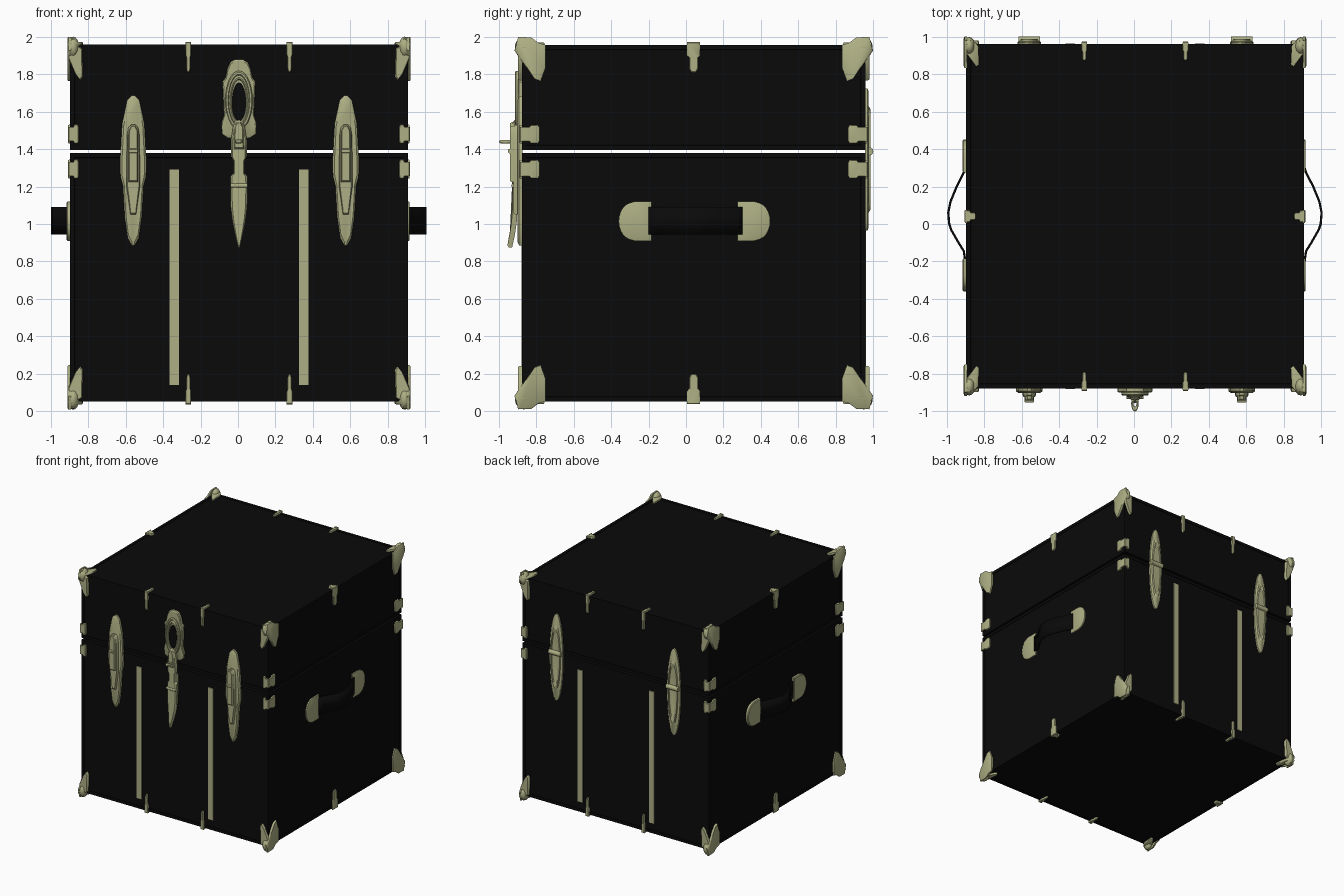
import bpy, bmesh, math
from mathutils import Matrix

if "Cube" in bpy.data.objects:
    bpy.data.objects.remove(bpy.data.objects["Cube"])

X0, X1, Y0, Y1, Z0, Z1 = -0.896, 0.906, -0.877, 0.96, 0.052, 1.957
CX, CY = 0.005, 0.041


def material(name, col):
    m = bpy.data.materials.new(name)
    m.diffuse_color = (*col, 1)
    m.use_nodes = True
    m.node_tree.nodes["Principled BSDF"].inputs["Base Color"].default_value = m.diffuse_color
    return m


BLACK = material("black_fibre", (0.003, 0.003, 0.003))
BRASS = material("aged_brass", (0.42, 0.43, 0.23))


def finish(bm, name, mat, angle=35):
    bmesh.ops.recalc_face_normals(bm, faces=bm.faces)
    me = bpy.data.meshes.new(name)
    bm.to_mesh(me)
    bm.free()
    ob = bpy.data.objects.new(name, me)
    bpy.context.collection.objects.link(ob)
    me.materials.append(mat)
    bpy.ops.object.select_all(action='DESELECT')
    ob.select_set(True)
    bpy.context.view_layer.objects.active = ob
    bpy.ops.object.shade_smooth_by_angle(angle=math.radians(angle))
    return ob


def relief(bm, pts, rings, place):
    """Stack scaled copies of an outline: rings = (scale_u, scale_v, height)."""
    n = len(pts)
    cu = (min(p[0] for p in pts) + max(p[0] for p in pts)) / 2
    cv = (min(p[1] for p in pts) + max(p[1] for p in pts)) / 2
    loops = [[bm.verts.new(place(cu + (u - cu) * su, cv + (v - cv) * sv, h)) for u, v in pts]
             for su, sv, h in rings]
    for a, b in zip(loops, loops[1:]):
        for i in range(n):
            j = (i + 1) % n
            bm.faces.new((a[i], a[j], b[j], b[i]))
    bm.faces.new(loops[0])
    bm.faces.new(loops[-1])


def part(name, pts, rings, place, mat=BRASS):
    bm = bmesh.new()
    relief(bm, pts, rings, place)
    return finish(bm, name, mat)


def sym(profile):
    """(v, half width) list to a closed symmetric outline."""
    return [(w, v) for v, w in profile] + [(-w, v) for v, w in reversed(profile)]


def ellipse(a, b, n=28):
    return [(a * math.cos(t * math.tau / n), b * math.sin(t * math.tau / n)) for t in range(n)]


def front(cx, cz):
    return lambda u, v, h: (cx + u, Y0 - h, cz + v)


def back(cx, cz):
    return lambda u, v, h: (cx + u, Y1 + h, cz + v)


def plate(h):
    return [(1, 1, -0.004), (1, 1, h * 0.6), (0.85, 0.95, h)]


# Trunk body and lid, with raised binding round each panel
for name, lo, hi in (("trunk_body", Z0, 1.379), ("trunk_lid", 1.396, Z1)):
    bm = bmesh.new()
    bmesh.ops.create_cube(bm, size=1, matrix=Matrix.Translation((CX, CY, (lo + hi) / 2))
                          @ Matrix.Diagonal((X1 - X0, Y1 - Y0, hi - lo, 1)))
    bmesh.ops.inset_individual(bm, faces=bm.faces[:], thickness=0.035, depth=0)
    panels = [f for f in bm.faces if all(len(e.link_faces) == 2 for e in f.edges)
              and f.calc_area() > 0.4]
    for f in panels:
        bmesh.ops.inset_individual(bm, faces=[f], thickness=0.002, depth=-0.004)
    finish(bm, name, BLACK, 20)

# Corner caps: knob plus three flanges, in inward distances from the corner
SIDE = [(-.04, .03), (.07, .185), (.1, .195), (.127, .12), (.127, .0), (.09, -.01), (.05, -.04), (-.02, -.042)]
FACE = [(-.01, -.035), (.02, -.04), (.03, 0), (.065, .02), (.07, .17), (.055, .19), (.03, .16), (-.012, .07)]
TOP = [(-.012, -.03), (.03, -.03), (.065, .01), (.07, .11), (.055, .12), (0, .05)]
# Edge clips: wide head, narrow tongue
CLIP = sym([(-.015, 1), (.055, 1), (.07, .65), (.13, .65), (.147, .35)])
MID = [(-.012, -.038), (.04, -.038), (.05, -.05), (.085, -.05), (.094, -.035),
       (.094, .035), (.085, .05), (.05, .05), (.04, .038), (-.012, .038)]
MIDF = [(u * 0.55 - .004, v) for u, v in MID]

for sx in (-1, 1):
    for sy in (-1, 1):
        ex, ey = (X1 if sx > 0 else X0), (Y1 if sy > 0 else Y0)
        for sz in (-1, 1):
            ez = Z1 if sz > 0 else Z0

            def loc(a, b, c):
                return (ex - sx * a, ey - sy * b, ez - sz * c)
            bm = bmesh.new()
            relief(bm, SIDE, plate(.014), lambda u, v, h: loc(-h, u, v))
            relief(bm, FACE, plate(.02), lambda u, v, h: loc(u, -h, v))
            relief(bm, TOP, plate(.014), lambda u, v, h: loc(u, v, -h))
            bmesh.ops.create_uvsphere(bm, u_segments=14, v_segments=8, radius=1,
                                      matrix=Matrix.Translation(loc(.017, .01, .014))
                                      @ Matrix.Diagonal((.032, .048, .057, 1)))
            finish(bm, "corner_cap", BRASS, 45)
            # clip over the front or back edge
            px = CX + sx * 0.27
            bm = bmesh.new()
            relief(bm, CLIP, plate(.014), lambda u, v, h: (px + u * .015, ey + sy * h, ez - sz * v))
            relief(bm, CLIP, plate(.012), lambda u, v, h: (px + u * .015, ey - sy * v * .6, ez + sz * h))
            finish(bm, "edge_clip", BRASS)
        # clips on the vertical edges beside the opening
        for cz in (1.48, 1.293):
            bm = bmesh.new()
            relief(bm, MID, plate(.01), lambda u, v, h: (ex + sx * h, ey - sy * u, cz + v))
            relief(bm, MIDF, plate(.012), lambda u, v, h: (ex - sx * u, ey + sy * h, cz + v))
            finish(bm, "opening_clip", BRASS)
    # clips over the side edges
    for sz in (-1, 1):
        ez = Z1 if sz > 0 else Z0
        bm = bmesh.new()
        relief(bm, CLIP, plate(.008), lambda u, v, h: (ex + sx * h, CY + u * .035, ez - sz * v))
        relief(bm, CLIP, plate(.014), lambda u, v, h: (ex - sx * v * .35, CY + u * .032, ez + sz * h))
        finish(bm, "side_edge_clip", BRASS)

# Vertical strips on front and back
STRIP = [(-.025, -.575), (.025, -.575), (.025, .575), (-.025, .575)]
for x in (-0.34, 0.35):
    for side, nm in ((front, "front_strip"), (back, "back_strip")):
        part(nm, STRIP, [(1, 1, -.006), (1, 1, .003)], side(x, 0.715))

# Front latches: long pointed plate, raised housing, lever
LATCH = sym([(.4, .01), (.375, .033), (.25, .06), (.05, .071), (-.03, .069), (-.08, .056),
             (-.25, .046), (-.36, .03), (-.4, .008)])
HOUSING = sym([(.17, .012), (.155, .026), (.11, .034), (-.16, .036), (-.2, .03), (-.31, .015)])
LEVER = sym([(.15, .01), (.13, .022), (.1, .025), (-.15, .025)])
for x in (-0.559, 0.575):
    part("latch_plate", LATCH, plate(.024), front(x, 1.285))
    part("latch_housing", HOUSING, [(1, 1, .015), (1, 1, .035), (.85, .96, .045)], front(x, 1.36))
    part("latch_lever", LEVER, [(1, 1, .03), (1, 1, .058), (.85, .96, .064)], front(x, 1.375))
    part("latch_pivot", [(-.026, -.012), (.026, -.012), (.026, .012), (-.026, .012)],
         [(1, 1, .03), (1, 1, .068), (.9, .6, .075)], front(x, 1.39))
    # back hinges with a knuckle at the opening
    part("hinge_plate", ellipse(.063, .38), [(1, 1, -.004), (1, 1, .01), (.93, .97, .014),
         (.75, .75, .016), (.7, .7, .027), (.6, .65, .027), (.55, .6, .02)], back(x, 1.345))
    bm = bmesh.new()
    bmesh.ops.create_cone(bm, cap_ends=True, segments=16, radius1=.021, radius2=.021, depth=.115,
                          matrix=Matrix.Translation((x, Y1 + .02, 1.388)) @ Matrix.Rotation(math.pi / 2, 4, 'Y'))
    finish(bm, "hinge_knuckle", BRASS)

# Central lock: back plate, dished ring, dark opening
LOCK = sym([(.218, .02), (.205, .045), (.17, .062), (.12, .072), (.1, .088), (-.08, .08),
            (-.12, .094), (-.18, .09), (-.2, .06), (-.205, .03)])
part("lock_plate", LOCK, [(1, 1, -.004), (1, 1, .016), (.93, .96, .022)], front(.005, 1.66))
part("lock_ring", ellipse(.073, .158), [(1, 1, .01), (1, 1, .032), (.93, .95, .038), (.8, .88, .038),
     (.75, .84, .03), (.65, .77, .036), (.58, .72, .034), (.54, .69, .025)], front(.005, 1.66))
part("lock_opening", ellipse(.038, .105), [(1, 1, .02), (1, 1, .028)], front(.005, 1.65), BLACK)

# Hasp hanging over the lock, its tail curling outward
HASP = sym([(.345, .004), (.335, .024), (.3, .033), (.24, .042), (.15, .042), (.13, .03), (.06, .03),
            (.045, .045), (-.02, .046), (-.12, .044), (-.2, .034), (-.27, .02), (-.335, .005)])


def hasp_place(u, v, h):
    bend = .03 * max(0, (-.1 - v) / .235) ** 2
    return (.005 + u, Y0 - h - bend, 1.21 + v)


part("hasp", HASP, [(1, 1, .022), (1, 1, .04), (.8, .97, .05)], hasp_place)
part("hasp_block", sym([(.09, .03), (-.09, .03)]), [(1, 1, -.004), (1, 1, .03)], front(.005, 1.24))
part("hasp_tongue", sym([(.075, .01), (.05, .024), (-.07, .026)]),
     [(1, 1, .03), (1, 1, .054), (.8, .9, .063)], front(.005, 1.47))
bm = bmesh.new()
bmesh.ops.create_cone(bm, cap_ends=True, segments=12, radius1=.012, radius2=.012, depth=.092,
                      matrix=Matrix.Translation((.005, Y0 - .045, 1.205)) @ Matrix.Rotation(math.pi / 2, 4, 'Y'))
finish(bm, "hasp_hinge", BRASS)
bpy.ops.mesh.primitive_torus_add(location=(.005, -.958, 1.44), major_radius=.014, minor_radius=.006,
                                 major_segments=20, minor_segments=8)
ring = bpy.context.object
ring.name = "hasp_staple"
ring.scale = (1, 2.1, 1.6)
ring.data.materials.append(BRASS)
bpy.ops.object.shade_smooth()

# Side handles: two D-shaped end caps and an arched strap
DCAP = [(0, .105), (0, -.105), (-.09, -.105)] + \
       [(-.1 - .075 * math.cos(math.radians(a)), .1 * math.sin(math.radians(a))) for a in range(-75, 76, 15)] + \
       [(-.09, .105)]
ARCH = [(-.2, .004), (-.145, .012), (-.1, .04), (-.03, .08), (.0, .09), (.06, .095), (.12, .083),
        (.2, .05), (.275, .012), (.3, .004)]
for sx, ex, t in ((-1, X0, .019), (1, X1, .01)):
    part("handle_cap", DCAP, [(1, 1, -.004), (1, 1, t * .7), (.93, .93, t)],
         lambda u, v, h: (ex + sx * h, -.185 + u, 1.015 + v))
    part("handle_cap", DCAP, [(1, 1, -.004), (1, 1, t * .7), (.93, .93, t)],
         lambda u, v, h: (ex + sx * h, .275 - u, 1.015 + v))
    bm = bmesh.new()
    rows = [[bm.verts.new((ex + sx * h, y, z)) for z in (.945, 1.09)] for y, h in ARCH]
    for a, b in zip(rows, rows[1:]):
        bm.faces.new((a[0], a[1], b[1], b[0]))
    strap = finish(bm, "handle_strap", BLACK, 60)
    mod = strap.modifiers.new("thickness", 'SOLIDIFY')
    mod.thickness = .012
    mod.offset = 0
